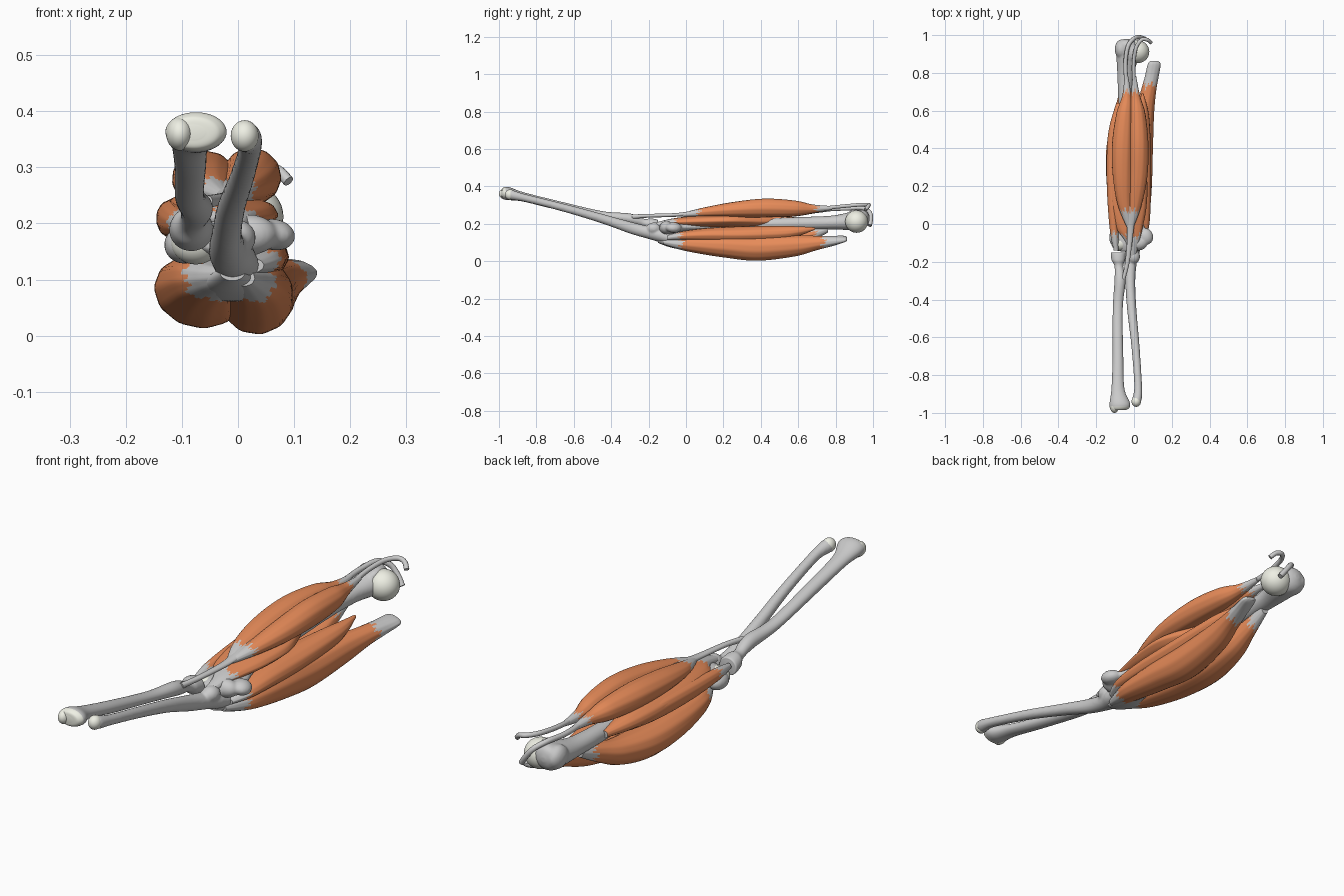
import bpy, bmesh
from math import sin, cos, pi


def material(name, rgb):
    m = bpy.data.materials.new(name)
    m.diffuse_color = (*rgb, 1)
    return m


MUSCLE = material("muscle", (0.80, 0.26, 0.10))
CARTILAGE = material("cartilage", (0.86, 0.87, 0.78))
GREY = material("tendon", (0.8, 0.8, 0.8))


def spline(pts, t):
    """Catmull-Rom sample of tuples, t in 0..1"""
    f = t * (len(pts) - 1)
    i = min(int(f), len(pts) - 2)
    u = f - i
    b, c = pts[i], pts[i + 1]
    a, d = pts[max(i - 1, 0)], pts[min(i + 2, len(pts) - 1)]
    return [0.5 * (2 * q + (r - p) * u + (2 * p - 5 * q + 4 * r - s) * u * u
            + (3 * q - p - 3 * r + s) * u ** 3) for p, q, r, s in zip(a, b, c, d)]


def finish(ob):
    bpy.ops.object.select_all(action='DESELECT')
    ob.select_set(True)
    bpy.context.view_layer.objects.active = ob
    bpy.ops.object.shade_smooth_by_angle(angle=0.9)
    return ob


def sweep(name, stations, belly=None, roll=0, caps=None, rings=80, segs=48):
    """Loft of ellipses (y, x, z, rx, rz); belly = (y0, y1) coloured with a ragged edge"""
    bm = bmesh.new()
    loops = []
    for i in range(rings + 1):
        y, x, z, rx, rz = spline(stations, i / rings)
        rx, rz = max(rx, 0.003), max(rz, 0.003)
        loop = []
        for j in range(segs):
            a = 2 * pi * j / segs
            g = 1 + (0.012 * sin(11 * a + 5 * i / rings) if belly else 0)
            u, v = rx * g * cos(a), rz * g * sin(a)
            loop.append(bm.verts.new((x + u * cos(roll) - v * sin(roll), y,
                                      z + u * sin(roll) + v * cos(roll))))
        loops.append(loop)
    for p, q in zip(loops, loops[1:]):
        for j in range(segs):
            k = (j + 1) % segs
            f = bm.faces.new((p[j], p[k], q[k], q[j]))
            y = f.calc_center_median().y
            if belly:
                a = 2 * pi * j / segs
                jag = 0.012 * sin(5 * a) + 0.012 * sin(13 * a + 1)
                f.material_index = int(belly[0] + jag < y < belly[1] + jag)
            elif caps:
                f.material_index = int(caps[0] < y < caps[1])
    for loop in (loops[0], loops[-1]):
        f = bm.faces.new(loop)
        f.material_index = int(bool(caps) and caps[0] < f.calc_center_median().y < caps[1])
    bmesh.ops.recalc_face_normals(bm, faces=bm.faces)
    me = bpy.data.meshes.new(name)
    bm.to_mesh(me)
    bm.free()
    me.materials.append(GREY)
    me.materials.append(MUSCLE if belly else CARTILAGE)
    ob = bpy.data.objects.new(name, me)
    bpy.context.collection.objects.link(ob)
    return finish(ob)


def knob(name, loc, size, mat=GREY, rot=(0, 0, 0)):
    bpy.ops.mesh.primitive_uv_sphere_add(segments=32, ring_count=20, location=loc, rotation=rot)
    ob = bpy.context.object
    ob.name = name
    ob.scale = size
    ob.data.materials.append(mat)
    return finish(ob)


def blend(ob, knobs):
    """Fuse bony bumps into a bone with soft transitions"""
    bpy.ops.object.select_all(action='DESELECT')
    for o in [ob] + knobs:
        o.select_set(True)
    bpy.context.view_layer.objects.active = ob
    bpy.ops.object.join()
    ob.modifiers.clear()
    r = ob.modifiers.new("fuse", 'REMESH')
    r.mode = 'VOXEL'
    r.voxel_size = 0.005
    r.use_smooth_shade = True
    s = ob.modifiers.new("soften", 'SMOOTH')
    s.factor = 0.5
    s.iterations = 10


def cord(name, pts, r):
    """Round tendon along a smooth path"""
    cu = bpy.data.curves.new(name, 'CURVE')
    cu.dimensions = '3D'
    cu.bevel_depth = r
    cu.bevel_resolution = 3
    cu.use_fill_caps = True
    s = cu.splines.new('POLY')
    n = 40
    s.points.add(n)
    for i in range(n + 1):
        s.points[i].co = (*spline(pts, i / n), 1)
    s.use_smooth = True
    cu.materials.append(GREY)
    bpy.context.collection.objects.link(bpy.data.objects.new(name, cu))


# upper arm bone with its bumps
humerus = sweep("humerus", [
    (-.145, -.03, .17, .045, .02), (-.11, -.02, .17, .08, .034), (-.07, -.015, .177, .095, .028),
    (0, -.015, .182, .065, .024), (.1, -.02, .187, .04, .027), (.3, -.03, .195, .033, .031),
    (.6, -.045, .202, .036, .034), (.78, -.045, .207, .043, .037), (.88, -.035, .215, .058, .049),
    (.94, -.036, .222, .060, .054), (.968, -.04, .226, .042, .040), (.98, -.04, .226, .012, .012)])
blend(humerus, [
    knob("greater_tubercle", (-.068, .925, .225), (.034, .052, .047)),
    knob("lesser_tubercle", (-.008, .91, .254), (.024, .046, .022)),
    knob("medial_epicondyle", (.064, -.066, .18), (.038, .044, .028), rot=(0, .2, .3)),
    knob("lateral_epicondyle", (-.095, -.072, .162), (.037, .05, .034)),
    knob("trochlea_core", (.02, -.105, .18), (.05, .036, .036))])
knob("humerus_head", (.018, .912, .212), (.063, .061, .060), CARTILAGE)
knob("capitulum", (-.075, -.105, .165), (.044, .038, .038), CARTILAGE)

# forearm bones
sweep("radius", [(-.986, -.08, .362, .02, .012), (-.98, -.078, .362, .046, .029), (-.95, -.075, .362, .054, .035),
                 (-.87, -.085, .344, .034, .025), (-.7, -.085, .302, .028, .024), (-.45, -.086, .247, .026, .021),
                 (-.3, -.074, .227, .029, .028), (-.225, -.08, .205, .023, .022), (-.19, -.083, .195, .036, .034),
                 (-.155, -.083, .187, .039, .036), (-.15, -.083, .186, .03, .028)], caps=(-1.1, -.965))
knob("radius_styloid", (-.104, -.965, .36), (.024, .035, .03), CARTILAGE)
ulna = sweep("ulna", [(-.945, .014, .356, .012, .014), (-.935, .014, .355, .026, .027), (-.86, .022, .338, .021, .021),
                      (-.65, .008, .285, .022, .022), (-.45, -.012, .228, .025, .026), (-.3, -.02, .18, .027, .032),
                      (-.2, -.018, .153, .034, .034), (-.14, -.008, .138, .04, .036), (-.07, 0, .12, .037, .031),
                      (-.03, 0, .122, .018, .016)])
blend(ulna, [knob("coronoid_process", (-.002, -.172, .175), (.034, .04, .032))])
knob("ulna_head", (.012, -.94, .356), (.025, .028, .028), CARTILAGE)

# front muscles
sweep("biceps_long_head", [(-.02, -.025, .248, .012, .010), (.1, -.05, .262, .036, .026), (.25, -.06, .274, .052, .041),
                           (.42, -.06, .281, .056, .048), (.58, -.05, .280, .044, .041),
                           (.68, -.038, .277, .024, .022), (.78, -.04, .278, .010, .010)], (.07, .70))
sweep("biceps_short_head", [(-.02, -.015, .248, .012, .010), (.1, .006, .262, .034, .026), (.25, .021, .275, .049, .041),
                            (.42, .024, .284, .052, .050), (.58, .018, .282, .043, .042),
                            (.68, .008, .28, .024, .023), (.78, .002, .285, .010, .010)], (.07, .70))
sweep("biceps_tendon", [(-.29, -.055, .238, .010, .012), (-.2, -.035, .243, .012, .010),
                        (-.05, -.02, .248, .016, .010), (.06, -.02, .262, .026, .012), (.13, -.02, .272, .016, .010)])
cord("biceps_long_tendon", [(-.04, .74, .278), (-.045, .85, .281), (-.032, .94, .284), (0, .982, .262),
                            (.03, .989, .225), (.055, .982, .19)], .011)
cord("biceps_short_tendon", [(.002, .74, .284), (-.002, .84, .294), (.01, .93, .302), (.04, .975, .302),
                             (.07, .975, .295), (.09, .96, .275)], .010)
sweep("brachialis", [(-.19, -.01, .185, .016, .014), (-.1, -.008, .205, .034, .018), (-.02, -.025, .21, .070, .026),
                     (.1, -.032, .214, .098, .034), (.25, -.038, .218, .104, .037), (.4, -.066, .217, .077, .038),
                     (.52, -.085, .215, .044, .03), (.64, -.08, .21, .014, .014)], (-.06, .9))
sweep("brachialis_outer_strip", [(-.14, -.095, .195, .012, .012), (-.04, -.105, .2, .022, .024),
                                 (.15, -.116, .205, .026, .032), (.35, -.119, .21, .025, .032),
                                 (.5, -.103, .21, .018, .026), (.62, -.09, .21, .006, .008)], (-.05, .9))

# back muscles
sweep("triceps_long_head", [(-.12, .008, .105, .022, .016), (-.06, .018, .098, .036, .028), (.03, .028, .092, .052, .043),
                            (.2, .033, .08, .062, .059), (.38, .034, .07, .066, .067), (.58, .053, .082, .053, .056),
                            (.70, .076, .098, .041, .038), (.78, .094, .108, .037, .027),
                            (.845, .107, .118, .035, .016), (.862, .107, .12, .022, .006)], (-.025, .735), roll=-.25)
sweep("triceps_lateral_head", [(-.12, -.015, .105, .022, .016), (-.06, -.04, .10, .038, .028),
                               (.03, -.06, .095, .056, .044), (.2, -.070, .083, .073, .059),
                               (.38, -.070, .079, .078, .063), (.54, -.064, .098, .058, .053),
                               (.65, -.056, .132, .034, .038), (.76, -.05, .172, .016, .018)], (-.025, .69), roll=-.25)
sweep("triceps_medial_head", [(-.1, .02, .125, .026, .014), (-.02, .026, .134, .052, .026), (.12, .026, .14, .062, .038),
                              (.3, .026, .142, .064, .043), (.5, .04, .15, .045, .038),
                              (.6, .047, .16, .028, .026), (.69, .045, .175, .006, .006)], (-.03, .9))
sweep("triceps_tendon", [(-.15, -.01, .112, .022, .014), (-.09, -.012, .098, .044, .022),
                         (-.02, -.012, .087, .058, .025), (.06, -.012, .075, .035, .014)])
